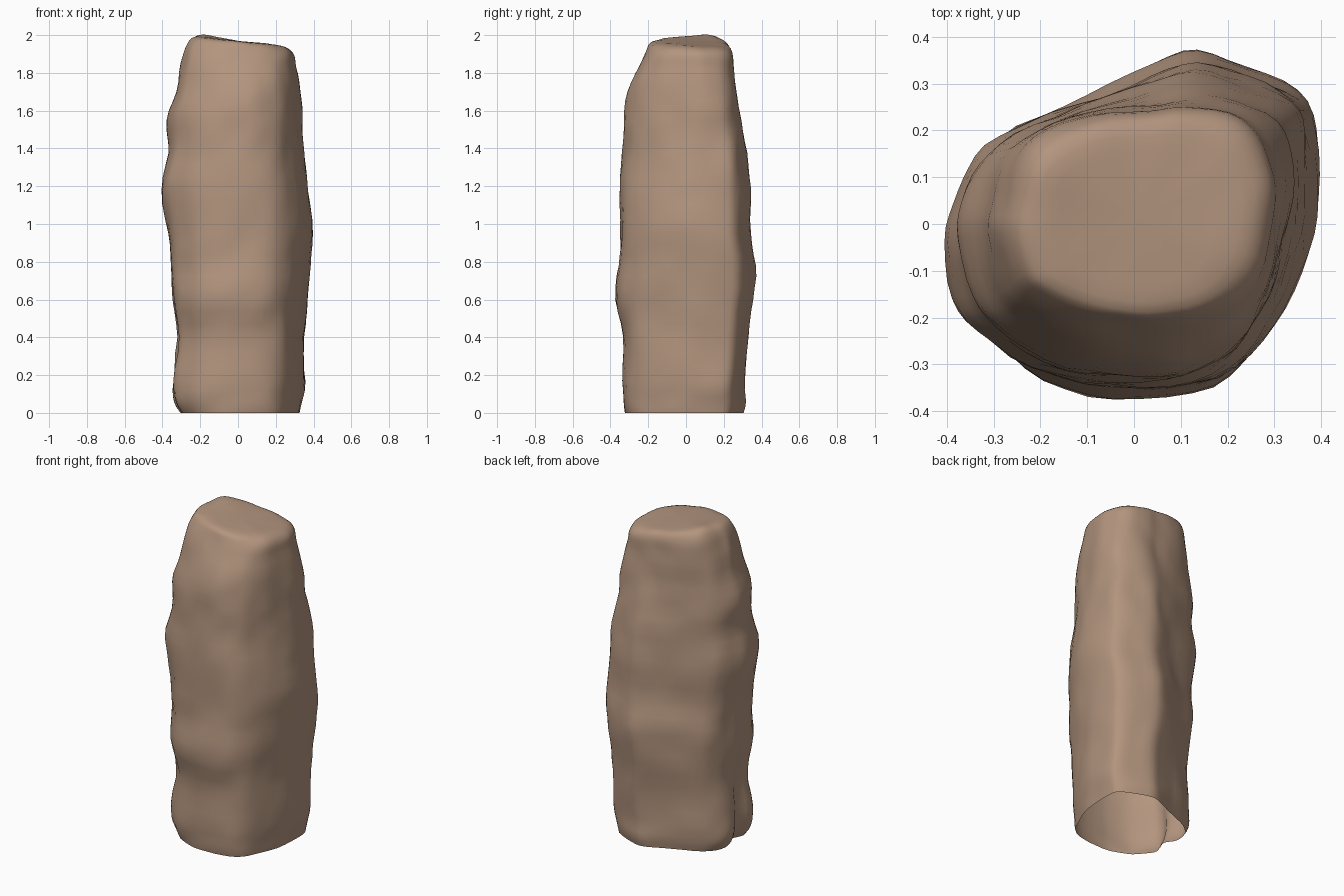
import bpy
import bmesh
import math
from mathutils import Vector, noise

old_cube = bpy.data.objects.get("Cube")
if old_cube:
    bpy.data.objects.remove(old_cube, do_unlink=True)

# Plan outlines of the body and the crown, counter-clockwise, in hundredths
BODY = [(39, 6), (39, 21), (36, 28), (25, 33), (14, 36), (4, 33), (-11, 27),
        (-27, 20), (-34, 13), (-37, 5), (-39, -4), (-37, -16), (-32, -23),
        (-21, -31), (-5, -35), (13, -34), (25, -28), (32, -18), (37, -6)]
CROWN = [(39, 7), (38, 17), (34, 27), (26, 34), (14, 36), (4, 35), (-12, 33),
         (-25, 28), (-33, 20), (-38, 6), (-39, -3), (-35, -19), (-29, -25),
         (-17, -31), (-4, -34), (9, -36), (21, -32), (29, -25), (35, -12)]

# Height, then left, right, front and back reach at that height, in hundredths
LEVELS = [(0, -32, 33, -33, 30), (6, -35, 34, -34, 31), (17, -36, 35, -35, 31),
          (40, -34, 35, -34, 33), (60, -35, 36, -38, 36), (78, -36, 38, -36, 37),
          (95, -37, 39, -36, 34), (118, -41, 37, -36, 34), (138, -37, 35, -34, 32),
          (155, -38, 34, -33, 29), (170, -33, 33, -31, 27), (184, -30, 31, -26, 26),
          (192, -28, 30, -22, 25), (196, -24, 26, -19, 22), (197, -16, 18, -13, 15)]

SEGMENTS = 57
STEPS = 3


def spline(p, q, r, s, t):
    """Catmull-Rom blend from q to r."""
    return 0.5 * (2 * q + (r - p) * t + (2 * p - 5 * q + 4 * r - s) * t * t
                  + (3 * q - p - 3 * r + s) * t ** 3)


def refine(points, steps, closed):
    """Insert smooth in-between points."""
    n = len(points)

    def pick(i):
        return points[i % n] if closed else points[max(0, min(n - 1, i))]

    result = []
    for i in range(n if closed else n - 1):
        near = [pick(i + k) for k in (-1, 0, 1, 2)]
        for step in range(steps):
            result.append(tuple(spline(*c, step / steps) for c in zip(*near)))
    if not closed:
        result.append(points[-1])
    return result


def fade(value, centre, width):
    return math.exp(-((value - centre) / width) ** 2)


def ramp(value, start, end):
    return max(0, min(1, (value - start) / (end - start)))


def surface_point(body, crown, level):
    """Fit the blended outline to one level, then add dents and weathering."""
    z, left, right, front, back = (v / 100 for v in level)
    px, py = Vector(body).lerp(Vector(crown), ramp(z, 1.3, 1.85))
    x = px / 39 * (right if px > 0 else -left)
    y = py / 36 * (back if py > 0 else -front)
    # Gully running up from the foot on the right side
    if x < 0:
        x += 0.06 * fade(z, 0.1, 0.4) * fade(y, -0.06, 0.06)
    # Sloping top with a raised right rim
    top_weight = ramp(z, 1.75, 1.95)
    z += top_weight * (-0.1 * x + 0.02 * fade(x, -0.2, 0.1) * fade(y, 0.13, 0.12))
    # Irregular weathered bumps
    place = Vector((x * 4.5, y * 4.5, z * 4))
    bump = 0.012 * noise.noise(place) + 0.008 * noise.noise(place * 2.1)
    reach = max(math.hypot(x, y), 0.01)
    z = max(0, z + top_weight * bump * 0.6)
    return x * (1 + bump / reach), y * (1 + bump / reach), z


# Clay-brown stone
stone = bpy.data.materials.new("Brown Stone")
stone.use_nodes = True
colour = (0.45, 0.30, 0.21, 1)
stone.diffuse_color = colour
shader = stone.node_tree.nodes["Principled BSDF"]
shader.inputs["Base Color"].default_value = colour
shader.inputs["Roughness"].default_value = 0.9

# Rock pillar: stacked rings with a closed crown and an open foot
bm = bmesh.new()
outline_pairs = list(zip(refine(BODY, STEPS, True), refine(CROWN, STEPS, True)))
rings = []
for level in refine(LEVELS, STEPS, False):
    rings.append([bm.verts.new(surface_point(b, c, level)) for b, c in outline_pairs])
for lower, upper in zip(rings, rings[1:]):
    for i in range(SEGMENTS):
        j = (i + 1) % SEGMENTS
        bm.faces.new((lower[i], lower[j], upper[j], upper[i]))
centre = bm.verts.new((0.01, 0.01, 1.968))
top = rings[-1]
for i in range(SEGMENTS):
    bm.faces.new((top[i], top[(i + 1) % SEGMENTS], centre))
for face in bm.faces:
    face.smooth = True

mesh = bpy.data.meshes.new("rock_pillar")
bm.to_mesh(mesh)
bm.free()
mesh.materials.append(stone)
pillar = bpy.data.objects.new("rock_pillar", mesh)
bpy.context.collection.objects.link(pillar)
